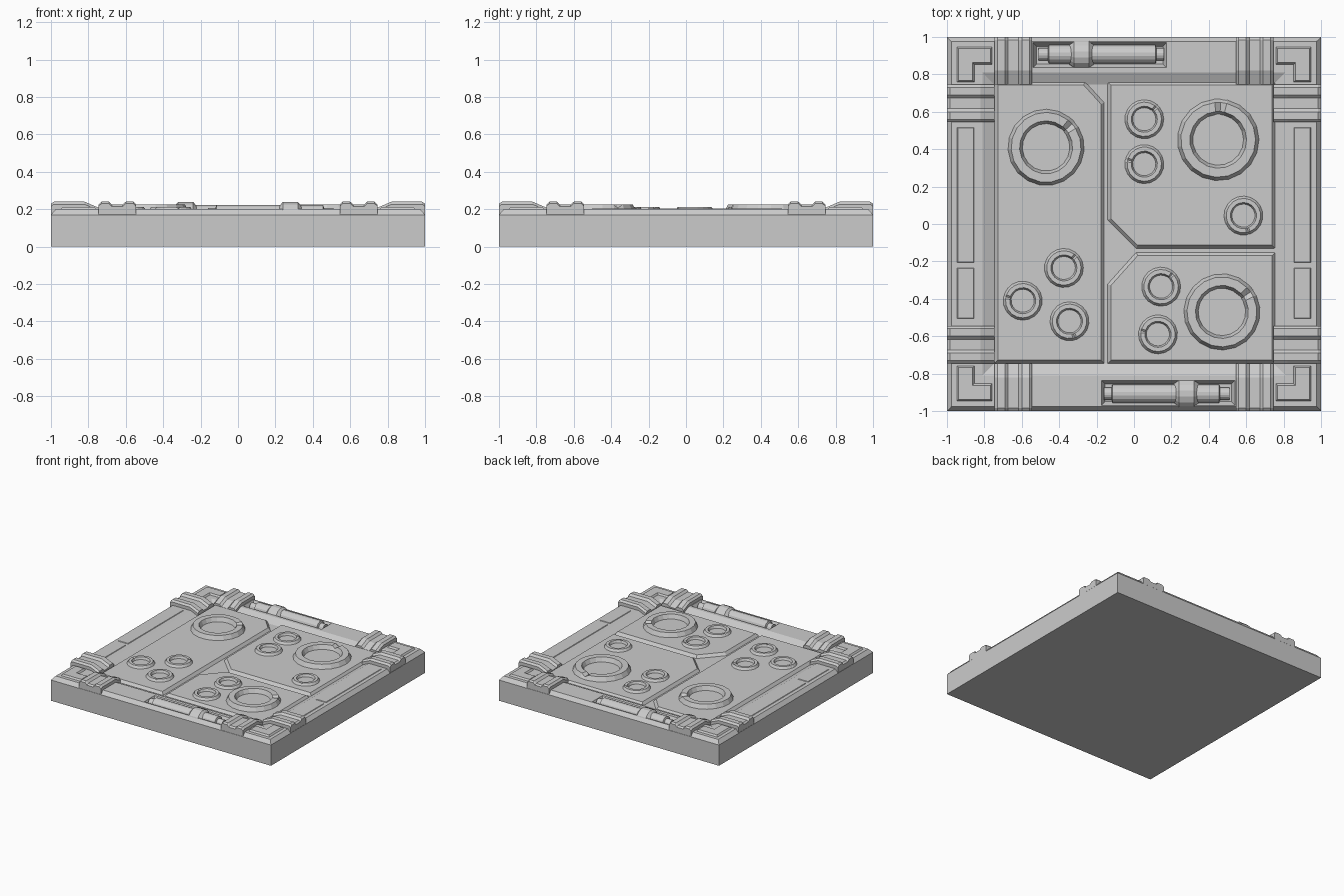
import bpy, bmesh, math
from math import pi, cos, sin
from mathutils import Matrix, Vector

if "Cube" in bpy.data.objects:
    bpy.data.objects.remove(bpy.data.objects["Cube"])


def loft(name, loops, closed=False, mat=Matrix()):
    """Skin a list of equal-length point loops; cap the ends unless closed."""
    bm = bmesh.new()
    rings = [[bm.verts.new(mat @ Vector(p)) for p in loop] for loop in loops]
    n = len(rings[0])
    pairs = list(zip(rings, rings[1:]))
    if closed:
        pairs.append((rings[-1], rings[0]))
    for a, b in pairs:
        for i in range(n):
            j = (i + 1) % n
            bm.faces.new((a[i], a[j], b[j], b[i]))
    if not closed:
        bm.faces.new(rings[0])
        bm.faces.new(rings[-1])
    bmesh.ops.recalc_face_normals(bm, faces=bm.faces)
    me = bpy.data.meshes.new(name)
    bm.to_mesh(me)
    bm.free()
    ob = bpy.data.objects.new(name, me)
    bpy.context.collection.objects.link(ob)
    return ob


def inset(pts, d):
    """Mitred inset of a counter-clockwise polygon."""
    out = []
    for i, p in enumerate(pts):
        p = Vector(p)
        e1 = (p - Vector(pts[i - 1])).normalized()
        e2 = (Vector(pts[(i + 1) % len(pts)]) - p).normalized()
        n1, n2 = Vector((-e1.y, e1.x)), Vector((-e2.y, e2.x))
        out.append(p + (n1 + n2) * d / (1 + n1.dot(n2)))
    return out


def plate(name, pts, z0, z1, bevel, mat=Matrix()):
    top = inset(pts, bevel)
    return loft(name, [[(p[0], p[1], z0) for p in pts],
                       [(p[0], p[1], z1) for p in top]], mat=mat)


def rect(x0, x1, y0, y1):
    return [(x0, y0), (x1, y0), (x1, y1), (x0, y1)]


def turn(k):
    return Matrix.Rotation(k * pi / 2, 4, 'Z')


# Base slab with raised rim and sunken middle
base = loft("base_with_rim", [[(x, y, z) for x, y in rect(-s, s, -s, s)] for s, z in
            ((1, 0), (1, .17), (.975, .2), (.81, .2), (.745, .17))])

# Recesses for the two handles
for k in (0, 2):
    cutter = loft("recess_cutter", [[(x, y, z) for x, y in rect(-.52 - g, .155 + g, .855 - g, .95 + g)]
                  for z, g in ((.165, 0), (.205, .022))], mat=turn(k))
    cutter.hide_render = True
    cutter.hide_set(True)
    mod = base.modifiers.new("recess", 'BOOLEAN')
    mod.operation = 'DIFFERENCE'
    mod.object = cutter
    mod.solver = 'EXACT'


def lathe_x(name, profile, y, z, n, mat):
    return loft(name, [[(x, y + r * cos(2 * pi * (i + .5) / n), z + r * sin(2 * pi * (i + .5) / n))
                        for i in range(n)] for x, r in profile], mat=mat)


# Handles: rod plus collar
for k in (0, 2):
    lathe_x("handle_rod", [(-.51, .034), (-.46, .034), (-.455, .05), (.115, .05),
                           (.12, .034), (.16, .034)], .907, .174, 16, turn(k))
    lathe_x("handle_collar", [(-.347, .055), (-.32, .083), (-.24, .083), (-.214, .055)],
            .907, .157, 16, turn(k))

# Clamps: ribbed across, sloped toward the middle
across = [(-.1, .014), (-.085, 0), (-.045, 0), (-.028, .016), (.028, .016), (.045, 0), (.085, 0), (.1, .014)]
for k in range(4):
    for c in (-.645, .645):
        loft("clamp", [[(c + u, y, z) for y, z in (
            (.999, .165), (.999, .23 - d), (.985, .24 - d), (.82, .24 - d), (.745, .208 - d), (.745, .165))]
            for u, d in across], mat=turn(k))

# Corner brackets
for k in range(4):
    ell = [(-.95, -.95), (-.755, -.95), (-.755, -.85), (-.85, -.85), (-.85, -.755), (-.95, -.755)]
    plate("corner_bracket", ell, .195, .213, .013, turn(k))

# Thin panels on the side rims
for s in (-1, 1):
    for y0, y1 in ((-.51, -.23), (-.21, .52)):
        plate("rim_panel", rect(.9 * s - .05, .9 * s + .05, y0, y1), .195, .204, .008)

# Floor plates
plate("floor_plate_left", [(-.75, -.75), (-.155, -.75), (-.155, .65), (-.26, .765), (-.75, .765)],
      .165, .192, .022)
plate("floor_plate_back", [(.01, -.135), (.76, -.135), (.76, .765), (-.145, .765), (-.145, .02)],
      .165, .192, .022)
plate("floor_plate_front", [(-.145, -.75), (.76, -.75), (.76, -.147), (.01, -.147), (-.145, -.32)],
      .165, .192, .022)


# Crater rings, each with one crack in the lip
def crater(name, x, y, profile, n, crack, w, depth):
    angles = [(-w, 0), (0, depth), (w, 0)]
    angles += [(w + (2 * pi - 2 * w) * i / n, 0) for i in range(1, n)]
    lip = max(z for r, z in profile)
    loft(name, [[(x + r * cos(crack + a), y + r * sin(crack + a), z - (d if z == lip else 0))
                 for r, z in profile] for a, d in angles], closed=True)


for x, y, s, deg in ((-.47, .41, 1, 42), (.45, .45, 1.07, 86), (.47, -.47, 1, 35)):
    crater("large_crater", x, y, [(.206 * s, .188), (.187 * s, .226), (.142 * s, .226), (.125 * s, .188)],
           18, math.radians(deg), .16, .02)
for i, (x, y) in enumerate(((.055, .56), (.055, .32), (.585, .045), (-.375, -.235), (-.595, -.41),
                            (-.345, -.52), (.145, -.335), (.128, -.59))):
    crater("small_crater", x, y, [(.107, .188), (.092, .211), (.07, .211), (.06, .188)],
           18, i * 2.1 + .8, .12, .008)
